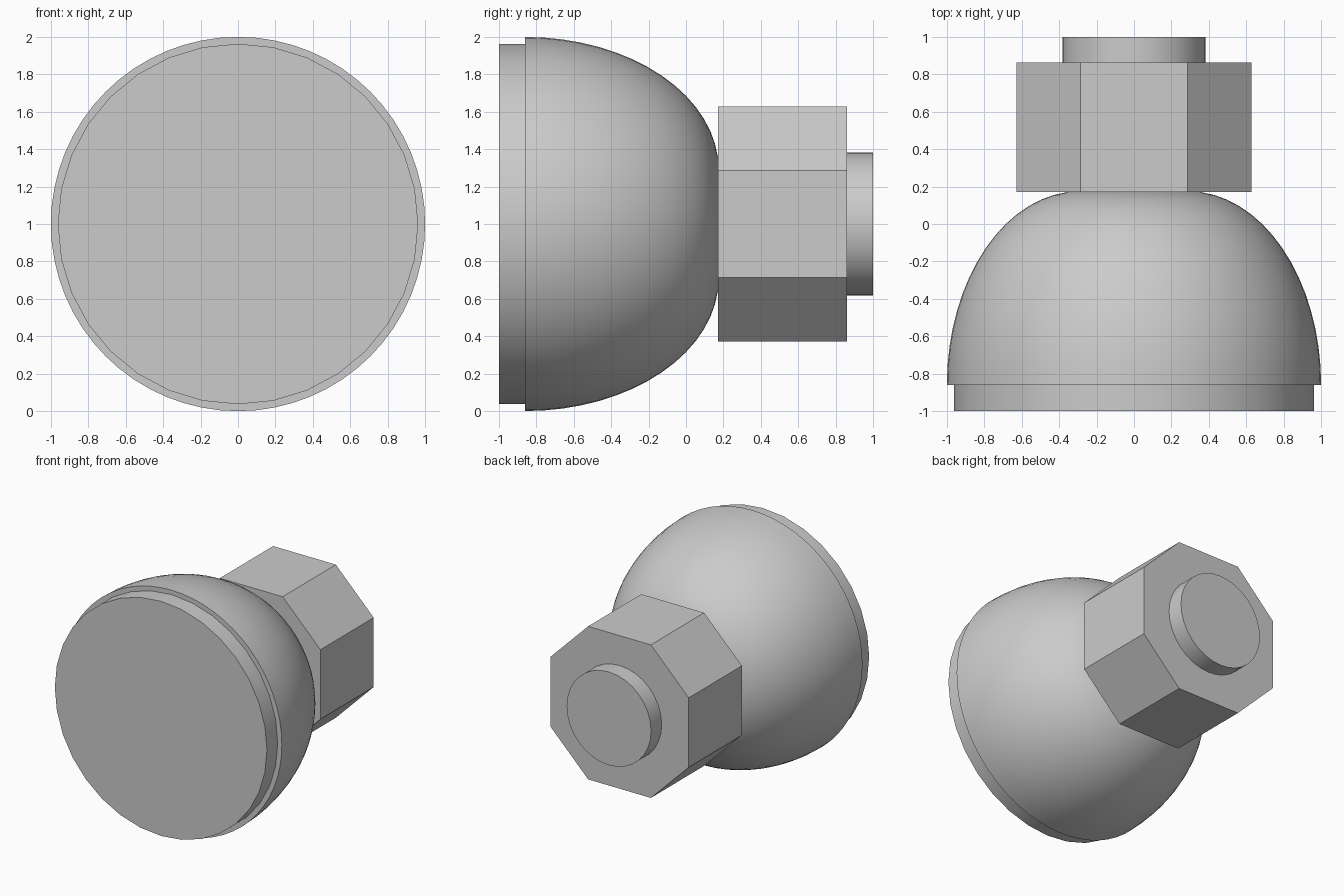
import bpy, bmesh
from math import sin, cos, pi, radians

cube = bpy.data.objects.get("Cube")
if cube:
    bpy.data.objects.remove(cube, do_unlink=True)

grey = bpy.data.materials.new("plain_grey")
grey.use_nodes = True
grey.diffuse_color = (0.6, 0.6, 0.6, 1)
grey.node_tree.nodes["Principled BSDF"].inputs["Base Color"].default_value = (0.6, 0.6, 0.6, 1)

AXIS_Z = 1.0


def circle(radius, sides=32):
    return [(radius * cos(2 * pi * i / sides), radius * sin(2 * pi * i / sides))
            for i in range(sides)]


def loft(name, sections, smooth=True):
    """Join (y, outline) sections along the y axis into a capped solid."""
    bm = bmesh.new()
    rings = [[bm.verts.new((x, y, AXIS_Z + z)) for x, z in outline]
             for y, outline in sections]
    for a, b in zip(rings, rings[1:]):
        for i in range(len(a)):
            j = (i + 1) % len(a)
            bm.faces.new((a[i], a[j], b[j], b[i]))
    bm.faces.new(rings[0])
    bm.faces.new(rings[-1])
    bmesh.ops.recalc_face_normals(bm, faces=bm.faces)
    mesh = bpy.data.meshes.new(name)
    bm.to_mesh(mesh)
    bm.free()
    mesh.materials.append(grey)
    obj = bpy.data.objects.new(name, mesh)
    bpy.context.collection.objects.link(obj)
    if smooth:
        bpy.ops.object.select_all(action='DESELECT')
        obj.select_set(True)
        bpy.context.view_layer.objects.active = obj
        bpy.ops.object.shade_smooth_by_angle(angle=radians(30))
    return obj


# Front disc, slightly narrower than the dome
loft("front_disc", [(-1.0, circle(0.963)), (-0.86, circle(0.963))])

# Dome: quarter-ellipse profile ending in a small flat
STEPS = 16
dome = []
for k in range(STEPS + 1):
    t = k / STEPS * pi / 2
    dome.append((-0.86 + 1.035 * sin(t), circle(0.29 + 0.71 * cos(t), 64)))
loft("dome", dome)

# Eight-sided nut with wider straight flats than corner flats
f, h = 0.285, 0.628
octagon = [(h, -f), (h, f), (f, h), (-f, h), (-h, f), (-h, -f), (-f, -h), (f, -h)]
loft("nut", [(0.172, octagon), (0.862, octagon)], smooth=False)

# Round stub at the back
loft("rear_stub", [(0.862, circle(0.383)), (1.0, circle(0.383))])
